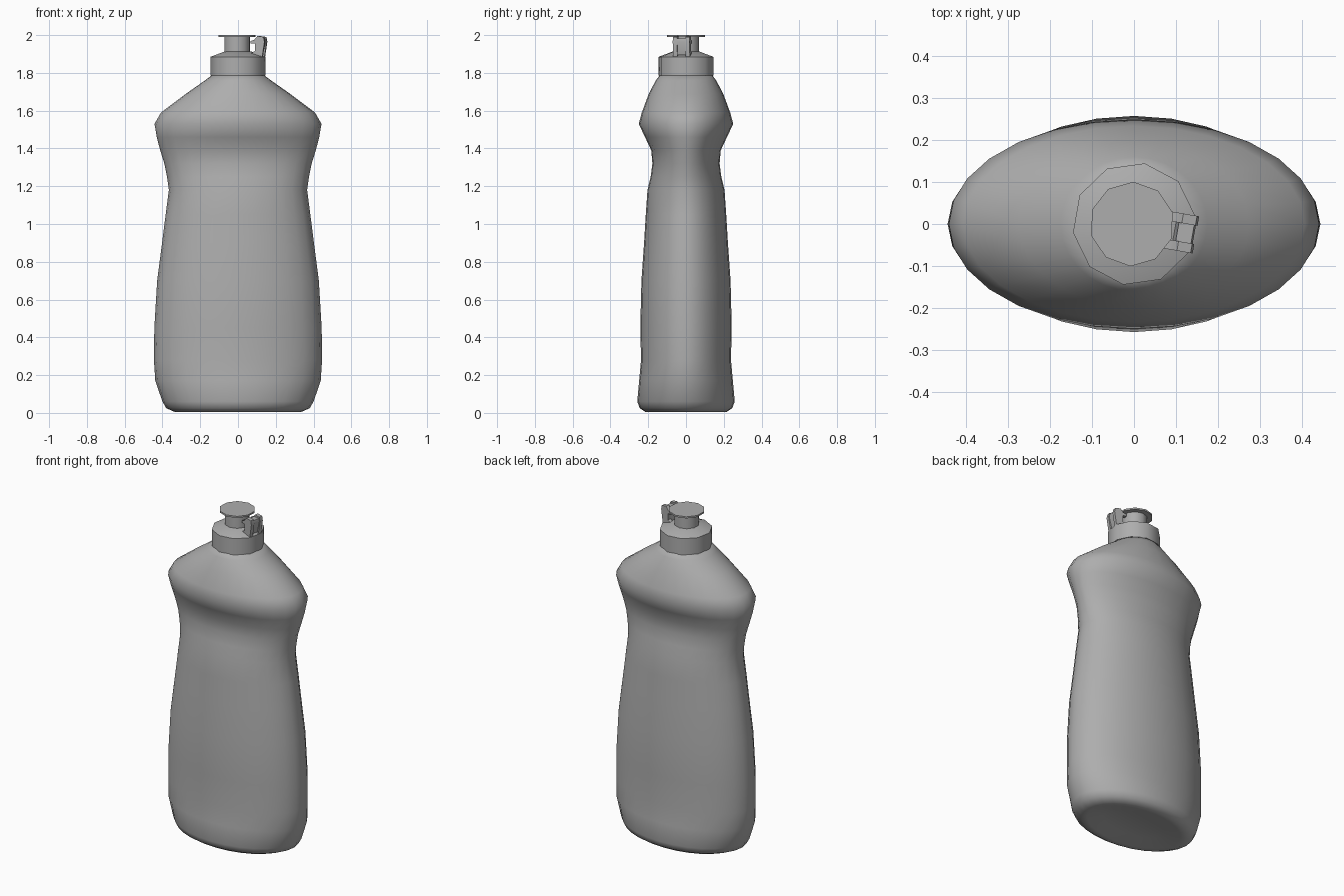
import bpy, bmesh
from math import cos, sin, radians, pi
from mathutils import Matrix

if "Cube" in bpy.data.objects:
    bpy.data.objects.remove(bpy.data.objects["Cube"])

# Mid grey plastic
grey = bpy.data.materials.new("grey_plastic")
grey.diffuse_color = (0.42, 0.42, 0.42, 1)
grey.use_nodes = True
grey.node_tree.nodes["Principled BSDF"].inputs["Base Color"].default_value = grey.diffuse_color


def finish(name, bm, angle=35):
    bmesh.ops.recalc_face_normals(bm, faces=bm.faces[:])
    me = bpy.data.meshes.new(name)
    bm.to_mesh(me)
    bm.free()
    me.materials.append(grey)
    ob = bpy.data.objects.new(name, me)
    bpy.context.collection.objects.link(ob)
    bpy.ops.object.select_all(action='DESELECT')
    ob.select_set(True)
    bpy.context.view_layer.objects.active = ob
    bpy.ops.object.shade_smooth_by_angle(angle=radians(angle))
    return ob


def loft(name, rows, sides, start=0.0, cx=0.0, angle=40):
    """Stack elliptical rings (z, half width, half depth) and cap both ends."""
    bm = bmesh.new()
    rings = []
    for z, a, b in rows:
        rings.append([bm.verts.new((cx + a * cos(start + 2 * pi * i / sides),
                                    b * sin(start + 2 * pi * i / sides), z))
                      for i in range(sides)])
    for lo, hi in zip(rings, rings[1:]):
        for i in range(sides):
            j = (i + 1) % sides
            bm.faces.new((lo[i], lo[j], hi[j], hi[i]))
    bm.faces.new(rings[0][::-1])
    bm.faces.new(rings[-1])
    return finish(name, bm, angle)


def extrude_profile(name, pts, y0, y1):
    """Extrude an x-z outline along y, turned to line up with the cap."""
    bm = bmesh.new()
    f = bm.faces.new([bm.verts.new((x, y0, z)) for x, z in pts])
    ext = bmesh.ops.extrude_face_region(bm, geom=[f])
    vs = [v for v in ext['geom'] if isinstance(v, bmesh.types.BMVert)]
    bmesh.ops.translate(bm, verts=vs, vec=(0, y1 - y0, 0))
    bmesh.ops.rotate(bm, verts=bm.verts[:], matrix=Matrix.Rotation(radians(-10), 3, 'Z'))
    return finish(name, bm, 40)


# Bottle body: shallow base recess, belly, pinched grip, shoulder, neck
loft("bottle_body", [
    (0.025, 0.20, 0.11), (0.005, 0.30, 0.185), (0.005, 0.335, 0.215),
    (0.025, 0.38, 0.245), (0.06, 0.40, 0.258), (0.17, 0.438, 0.248),
    (0.28, 0.445, 0.238), (0.45, 0.443, 0.242), (0.70, 0.428, 0.236),
    (0.90, 0.402, 0.222), (1.05, 0.383, 0.213), (1.18, 0.366, 0.204),
    (1.25, 0.376, 0.187), (1.32, 0.39, 0.178), (1.39, 0.412, 0.184),
    (1.46, 0.43, 0.217), (1.53, 0.442, 0.25), (1.59, 0.408, 0.234),
    (1.69, 0.275, 0.197), (1.76, 0.175, 0.16), (1.79, 0.135, 0.138),
], 28, angle=60)

# Ten-sided screw cap with sloped top
loft("cap", [(1.785, 0.147, 0.147), (1.885, 0.147, 0.147), (1.912, 0.075, 0.075)],
     10, radians(8))

# Spout stem and thin lid disc
loft("spout_stem", [(1.90, 0.07, 0.07), (1.992, 0.07, 0.07)], 10, radians(16), -0.005)
loft("lid_disc", [(1.99, 0.101, 0.101), (2.0, 0.101, 0.101)], 10, radians(16), -0.005)

# Hinge: two hooked prongs with a lower link between them
hook = [(0.07, 1.90), (0.138, 1.885), (0.150, 1.965), (0.145, 1.99),
        (0.112, 1.995), (0.095, 1.975), (0.075, 1.968), (0.075, 1.955),
        (0.098, 1.955), (0.098, 1.915)]
for side, y0, y1 in (("back", 0.022, 0.045), ("front", -0.045, -0.022)):
    extrude_profile("hinge_prong_" + side, hook, y0, y1)
link = [(0.098, 1.90), (0.13, 1.895), (0.146, 1.965), (0.142, 1.982), (0.105, 1.982)]
extrude_profile("hinge_link", link, -0.022, 0.022)
